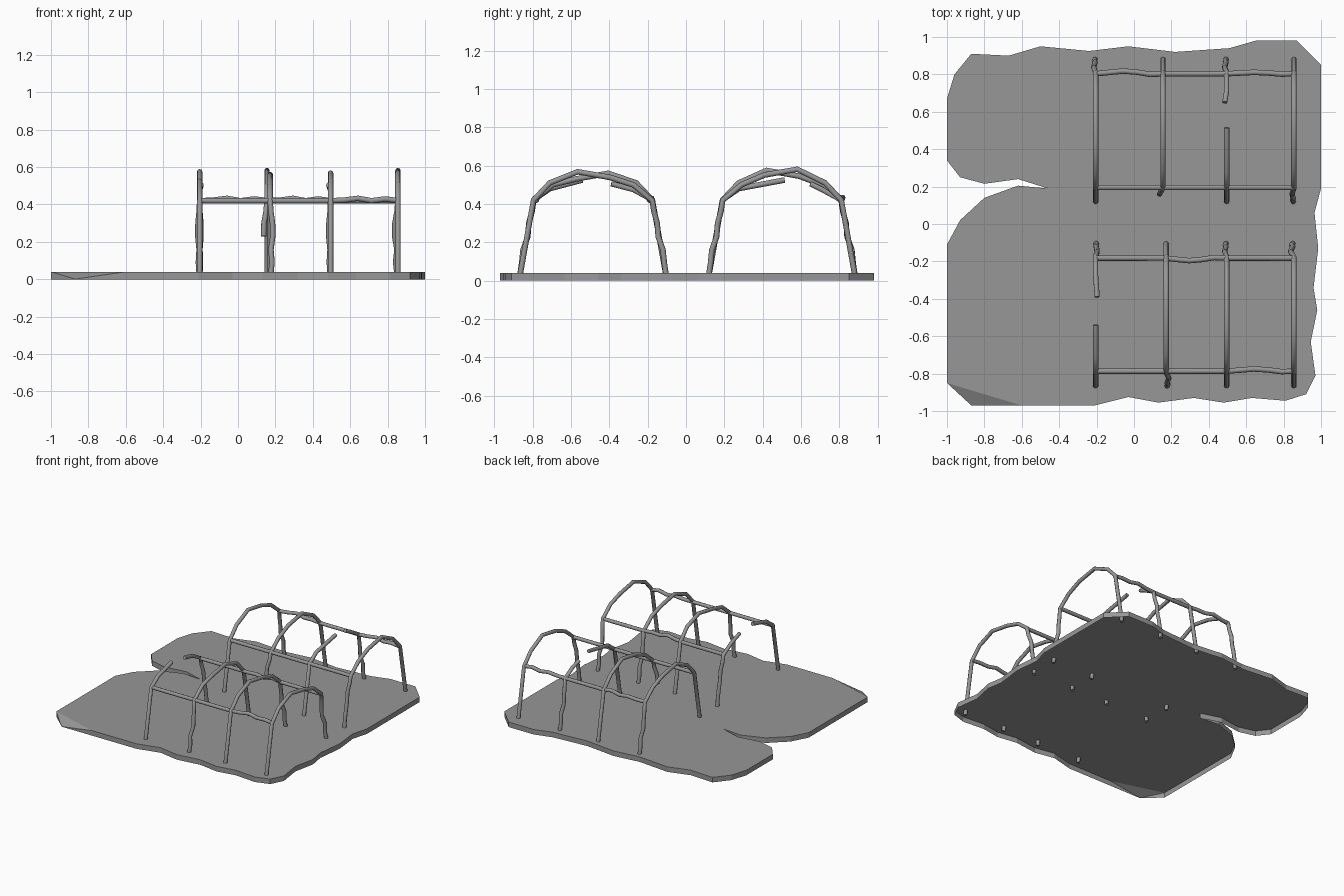
import bpy, bmesh
from mathutils import Vector

if "Cube" in bpy.data.objects:
    bpy.data.objects.remove(bpy.data.objects["Cube"])

def material(name, value):
    m = bpy.data.materials.new(name)
    m.use_nodes = True
    m.diffuse_color = (value, value, value, 1)
    m.node_tree.nodes["Principled BSDF"].inputs["Base Color"].default_value = m.diffuse_color
    return m

GREY = material("plain grey", 0.31)
TOP, RADIUS, RAIL_Z = 0.04, 0.0145, 0.42

# Ground slab: ragged top sheet with a skirt, open underneath, notch on the right side
outline = [(-1, .67), (-.96, .80), (-.87, .91), (-.67, .90), (-.50, .95), (-.24, .925),
           (-.03, .95), (.22, .92), (.51, .94), (.65, .98), (.87, .98), (1, .85),
           (1, .19), (.965, .06), (.985, -.13), (.96, -.34), (.98, -.46), (.945, -.63),
           (.97, -.81), (.92, -.91), (.81, -.945), (.63, -.93), (.48, -.955), (.32, -.93),
           (.13, -.955), (-.03, -.925), (-.21, -.97), (-.6, -.97), (-.87, -.97), (-1, -.85),
           (-1, -.11), (-.93, .02), (-.80, .14), (-.62, .205), (-.46, .19), (-.62, .24),
           (-.80, .215), (-.93, .25), (-1, .34)]
CORNER = outline.index((-.87, -.97))

bm = bmesh.new()
low = [bm.verts.new((x, y, 0)) for x, y in outline]
high = [bm.verts.new((x, y, TOP)) for x, y in outline]
high[CORNER].co.z = 0.001                   # chipped corner
bm.faces.new([v for i, v in enumerate(high) if i != CORNER][::-1])
bm.faces.new(high[CORNER - 1:CORNER + 2][::-1])
for i in range(len(low)):
    bm.faces.new((high[i - 1], high[i], low[i], low[i - 1]))
mesh = bpy.data.meshes.new("ground_slab")
bm.to_mesh(mesh)
bm.free()
mesh.materials.append(GREY)
bpy.context.collection.objects.link(bpy.data.objects.new("ground_slab", mesh))


def pole(name, points):
    """Smooth eight-sided capped tube along a path."""
    curve = bpy.data.curves.new(name, 'CURVE')
    curve.dimensions = '3D'
    curve.bevel_depth = RADIUS
    curve.bevel_resolution = 2
    curve.use_fill_caps = True
    spline = curve.splines.new('POLY')
    spline.points.add(len(points) - 1)
    for p, co in zip(spline.points, points):
        p.co = (*co, 1)
    spline.use_smooth = True
    curve.materials.append(GREY)
    bpy.context.collection.objects.link(bpy.data.objects.new(name, curve))


# Half arch profiles: (distance from the arch centre, height), foot to crown
STRAIGHT = [(.385, .004), (.31, .42), (.225, .51), (.08, .575)]
BRANCH = [(.385, .004), (.372, .09), (.365, .16), (.34, .23), (.335, .30), (.318, .36),
          (.308, .42), (.21, .50), (.09, .545)]
SWAY = [.1, .7, .3, 1, .9, .3, 0, 0, 0]     # sideways wander of a branch


def straight_half(x, centre, side):
    return [Vector((x, centre + side * d, z)) for d, z in STRAIGHT]


def branch_half(x, centre, side, lean):
    return [Vector((x + lean * s, centre + side * d, z)) for (d, z), s in zip(BRANCH, SWAY)]


def arch(name, x, centre, side, lift, lean, kind="whole", pole_end=0, branch_end=0):
    """Straight pole on the given side, crooked branch on the other."""
    a = straight_half(x, centre, side)
    b = branch_half(x, centre, -side, lean)
    if kind == "gap":                       # both halves end short of each other
        a[-2].z, b[-2].z = .48, .475
        a[-1] = Vector((x, pole_end, .525))
        b[-1] = Vector((x + lean, branch_end, .505))
        pole(name + "_pole", a)
        pole(name + "_branch", b)
        return
    if kind == "snapped":                   # lower part of the branch is missing
        b = b[3:]
    a[-1].z += lift
    b[-1].z += lift
    pole(name, a + b[::-1])


FRONT, BACK = -.485, .50
arch("front_arch_1", -.205, FRONT, -1, 0, .008, "gap", -.54, -.39)
arch("front_arch_2", .172, FRONT, 1, -.015, .014)
arch("front_arch_3", .495, FRONT, -1, -.007, -.01)
arch("front_arch_4", .855, FRONT, -1, -.007, -.018)
arch("back_arch_1", -.205, BACK, -1, 0, -.01)
arch("back_arch_2", .155, BACK, 1, .006, -.018, "snapped")
arch("back_arch_3", .495, BACK, -1, 0, -.01, "gap", .515, .65)
arch("back_arch_4", .855, BACK, 1, .006, -.01)

RAIL_STOPS = (-.205, .16, .495, .86)
WANDER = ((.2, .5, .2), (.4, 1, .8), (.6, .6, 0), (.8, -.2, .6))


def rail(name, y, crooked):
    """Side rail through all arches; crooked maps a bay to its bow in y."""
    pts = [Vector((RAIL_STOPS[0], y, RAIL_Z))]
    for bay, (x0, x1) in enumerate(zip(RAIL_STOPS, RAIL_STOPS[1:])):
        bow = crooked.get(bay)
        if bow:
            for t, dy, dz in WANDER:
                pts.append(Vector((x0 + t * (x1 - x0), y + dy * bow, RAIL_Z + dz * .016)))
        pts.append(Vector((x1, y, RAIL_Z)))
    pole(name, pts)


rail("front_row_outer_rail", -.787, {2: .012})
rail("front_row_inner_rail", -.182, {1: -.014})
rail("back_row_inner_rail", .195, {})
rail("back_row_outer_rail", .803, {0: .015, 2: .008})
